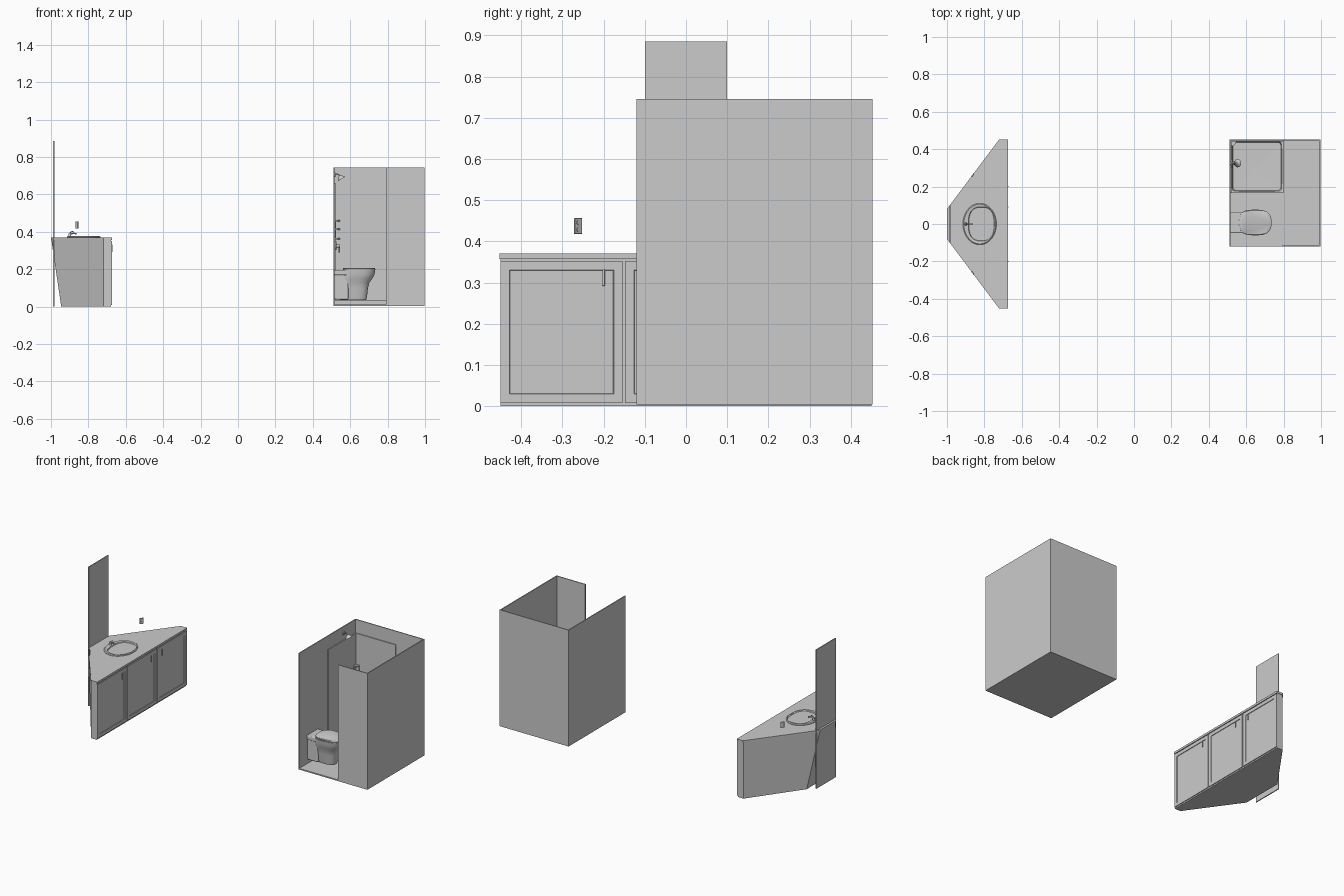
import bpy, bmesh, math
from mathutils import Vector

if "Cube" in bpy.data.objects:
    bpy.data.objects.remove(bpy.data.objects["Cube"])


def make(name, bm, smooth=False):
    bmesh.ops.recalc_face_normals(bm, faces=bm.faces)
    me = bpy.data.meshes.new(name)
    bm.to_mesh(me)
    bm.free()
    ob = bpy.data.objects.new(name, me)
    bpy.context.collection.objects.link(ob)
    if smooth:
        bpy.ops.object.select_all(action='DESELECT')
        ob.select_set(True)
        bpy.context.view_layer.objects.active = ob
        bpy.ops.object.shade_smooth_by_angle(angle=math.radians(40))
    return ob


def loft(name, rings, smooth=True):
    """Skin a list of closed rings and cap both ends."""
    bm = bmesh.new()
    vs = [[bm.verts.new(p) for p in r] for r in rings]
    n = len(vs[0])
    for a, b in zip(vs, vs[1:]):
        for i in range(n):
            j = (i + 1) % n
            bm.faces.new((a[i], a[j], b[j], b[i]))
    bm.faces.new(vs[0])
    bm.faces.new(vs[-1])
    return make(name, bm, smooth)


def oval(cx, cy, rx, ry, z, e=2.0, n=48):
    """Superellipse ring: e=2 is an ellipse, larger is squarer."""
    pts = []
    for i in range(n):
        a = 2 * math.pi * (i + 0.5) / n
        c, s = math.cos(a), math.sin(a)
        pts.append((cx + rx * math.copysign(abs(c) ** (2 / e), c),
                    cy + ry * math.copysign(abs(s) ** (2 / e), s), z))
    return pts


def box(name, x0, x1, y0, y1, z0, z1, bevel=0):
    ring = [(x0, y0), (x1, y0), (x1, y1), (x0, y1)]
    ob = loft(name, [[(x, y, z) for x, y in ring] for z in (z0, z1)], False)
    if bevel:
        m = ob.modifiers.new("bevel", 'BEVEL')
        m.width, m.segments = bevel, 3
    return ob


def rod(name, p0, p1, r0, r1=None, n=20):
    p0, p1 = Vector(p0), Vector(p1)
    d = p1 - p0
    bm = bmesh.new()
    bmesh.ops.create_cone(bm, cap_ends=True, segments=n, radius1=r0,
                          radius2=r0 if r1 is None else r1, depth=d.length)
    q = d.to_track_quat('Z', 'Y').to_matrix()
    for v in bm.verts:
        v.co = q @ v.co + (p0 + p1) / 2
    return make(name, bm, True)


def tube(name, pts, r):
    cu = bpy.data.curves.new(name, 'CURVE')
    cu.dimensions, cu.bevel_depth, cu.bevel_resolution = '3D', r, 3
    cu.use_fill_caps = True
    sp = cu.splines.new('BEZIER')
    sp.bezier_points.add(len(pts) - 1)
    for bp, p in zip(sp.bezier_points, pts):
        bp.co = p
        bp.handle_left_type = bp.handle_right_type = 'AUTO'
    ob = bpy.data.objects.new(name, cu)
    bpy.context.collection.objects.link(ob)


def sym(pts):
    return pts + [(x, -y) for x, y in reversed(pts)]


def at(pts, z):
    return [(x, y, z) for x, y in pts]


# Corner vanity: cabinet with a sloping narrow end, and counter
top = sym([(-0.998, 0.08), (-0.72, 0.45), (-0.68, 0.45)])
foot = sym([(-0.945, 0.135), (-0.72, 0.45), (-0.68, 0.45)])
cabinet = loft("vanity_cabinet", [at(foot, 0), at(top, 0.357)], False)
slab = sym([(-1.0, 0.08), (-0.72, 0.453), (-0.675, 0.453)])
counter = loft("vanity_counter", [at(slab, 0.357), at(slab, 0.37)], False)

# Sink opening and basin
cutter = loft("sink_cutter", [oval(-0.825, 0, 0.085, 0.105, z) for z in (0.27, 0.4)])
cutter.hide_render = True
cutter.hide_viewport = True
for ob in (cabinet, counter):
    m = ob.modifiers.new("sink_opening", 'BOOLEAN')
    m.operation, m.object, m.solver = 'DIFFERENCE', cutter, 'EXACT'
loft("sink_basin", [
    oval(-0.825, 0, 0.09, 0.111, 0.37), oval(-0.825, 0, 0.09, 0.111, 0.373),
    oval(-0.825, 0, 0.085, 0.106, 0.377), oval(-0.816, 0, 0.07, 0.092, 0.375, 2.6),
    oval(-0.815, 0, 0.064, 0.086, 0.365, 2.8), oval(-0.815, 0, 0.058, 0.078, 0.33, 2.8),
    oval(-0.815, 0, 0.045, 0.06, 0.31, 2.6), oval(-0.815, 0, 0.015, 0.02, 0.303)])
rod("sink_drain", (-0.815, 0, 0.302), (-0.815, 0, 0.305), 0.009)

# Faucet
rod("faucet_base", (-0.9, 0, 0.372), (-0.9, 0, 0.392), 0.008, 0.006)
tube("faucet_spout", [(-0.9, 0, 0.386), (-0.88, 0, 0.392), (-0.862, 0, 0.388)], 0.004)
tube("faucet_lever", [(-0.9, 0, 0.392), (-0.893, 0, 0.399), (-0.88, 0, 0.403)], 0.0025)

# Three framed doors with handles
for i, handle_y in enumerate((-0.2, 0.09, 0.2)):
    y0 = -0.45 + i * 0.302
    door = box(f"vanity_door_{i + 1}", -0.681, -0.675, y0, y0 + 0.296, 0.008, 0.352)
    bm = bmesh.new()
    bm.from_mesh(door.data)
    face = max(bm.faces, key=lambda f: f.calc_center_median().x)
    bmesh.ops.inset_region(bm, faces=[face], thickness=0.03)
    bmesh.ops.inset_region(bm, faces=[face], thickness=0.002, depth=-0.003)
    bm.to_mesh(door.data)
    bm.free()
    box(f"door_handle_{i + 1}", -0.676, -0.671, handle_y - 0.003, handle_y + 0.003, 0.292, 0.332, 0.001)

# Tall mirror panel
box("mirror_panel", -0.988, -0.982, -0.099, 0.099, 0, 0.885)

# Wall sockets above the slanted counter edges
for side, s in (("front", -1), ("back", 1)):
    ang = s * math.atan2(0.373, 0.28)
    n = Vector((math.cos(ang - s * math.pi / 2), math.sin(ang - s * math.pi / 2), 0))
    c = Vector((-0.862, s * 0.262, 0.437))
    plate = box(f"socket_plate_{side}", -0.0115, 0.0115, -0.002, 0.002, -0.019, 0.019, 0.001)
    plate.location, plate.rotation_euler.z = c, ang
    for dz in (-0.009, 0.009):
        p = c + Vector((0, 0, dz))
        rod(f"socket_outlet_{side}", p, p + n * 0.004, 0.006)

# Bathroom stall: floor and walls, open at the top and at front left
X0, X1, Y0, Y1, T, H = 0.51, 0.996, -0.12, 0.453, 0.006, 0.745
box("stall_floor", X0, X1, Y0, Y1, 0.004, 0.012)
box("right_wall", X1 - T, X1, Y0, Y1, 0.004, H)
box("front_wall", 0.79, X1 - T, Y0, Y0 + T, 0.004, H)
box("left_wall", X0, X0 + T, Y0, 0.165, 0.004, H)
box("left_wall_over_shower", X0, X0 + T, 0.165, Y1, 0.66, H)
box("back_wall", 0.80, X1 - T, Y1 - T, Y1, 0.004, H)
box("back_wall_over_shower", X0 + T, 0.80, Y1 - T, Y1, 0.66, H)

# Shower surround, slightly thicker than the walls
box("shower_left_panel", X0, X0 + 0.012, 0.165, Y1, 0.012, 0.66)
box("shower_back_panel", X0 + 0.012, 0.80, Y1 - 0.012, Y1, 0.012, 0.66)

# Shower tray
tx, ty = 0.657, 0.308
loft("shower_tray", [
    oval(tx, ty, 0.143, 0.143, 0.012, 80), oval(tx, ty, 0.143, 0.143, 0.034, 80),
    oval(tx, ty, 0.133, 0.133, 0.034, 16), oval(tx, ty, 0.129, 0.129, 0.022, 16),
    oval(tx, ty, 0.01, 0.01, 0.019)])
rod("shower_drain", (tx, ty, 0.018), (tx, ty, 0.021), 0.012)

# Shower head and mixer valve
sy = 0.325
rod("shower_arm_flange", (X0 + 0.005, sy, 0.705), (X0 + 0.012, sy, 0.705), 0.012)
tube("shower_arm", [(X0 + 0.006, sy, 0.705), (0.533, sy, 0.708), (0.547, sy, 0.696)], 0.003)
rod("shower_head", (0.544, sy, 0.7), (0.554, sy, 0.683), 0.007, 0.022, 28)
rod("valve_plate", (X0 + 0.01, sy, 0.325), (X0 + 0.017, sy, 0.325), 0.024, 0.022, 28)
rod("valve_knob", (X0 + 0.015, sy, 0.325), (0.545, sy, 0.325), 0.009, 0.008)
box("valve_lever", 0.538, 0.546, sy - 0.003, sy + 0.003, 0.29, 0.33, 0.002)

# Corner caddy in the shower: two shelves between back and front strips
cx, cy = X0 + 0.011, Y1 - 0.011
tri = [(cx, cy), (cx, cy - 0.026), (cx + 0.012, cy - 0.022), (cx + 0.022, cy - 0.012), (cx + 0.026, cy)]
for i, z in enumerate((0.36, 0.41, 0.455)):
    loft(f"corner_caddy_shelf_{i + 1}", [at(tri, z), at(tri, z + 0.008)], False)
back = [(cx, cy), (cx, cy - 0.026), (cx + 0.004, cy - 0.026), (cx + 0.004, cy - 0.004),
        (cx + 0.026, cy - 0.004), (cx + 0.026, cy)]
loft("corner_caddy_back", [at(back, 0.36), at(back, 0.463)], False)

# Toilet: low rear housing, bowl, seat and lid
wy = 0.008
box("toilet_housing", X0 + T, 0.59, wy - 0.05, wy + 0.05, 0.038, 0.172, 0.008)
box("toilet_deck", X0 + T, 0.585, wy - 0.057, wy + 0.057, 0.168, 0.196, 0.006)
profile = [(0.036, 0.545, 0.685, 0.036), (0.055, 0.54, 0.69, 0.04), (0.1, 0.54, 0.695, 0.045),
           (0.13, 0.54, 0.703, 0.051), (0.152, 0.545, 0.72, 0.06), (0.172, 0.55, 0.73, 0.065),
           (0.195, 0.553, 0.734, 0.068)]
loft("toilet_bowl", [oval((a + b) / 2, wy, (b - a) / 2, w, z, 2.7) for z, a, b, w in profile])
loft("toilet_seat", [oval(0.648, wy, r, r * 0.79, z, 2.8) for z, r in ((0.196, 0.086), (0.201, 0.087))])
loft("toilet_lid", [oval(0.648, wy, r, r * 0.79, z, 2.8)
                    for z, r in ((0.201, 0.085), (0.205, 0.086), (0.208, 0.082))])
